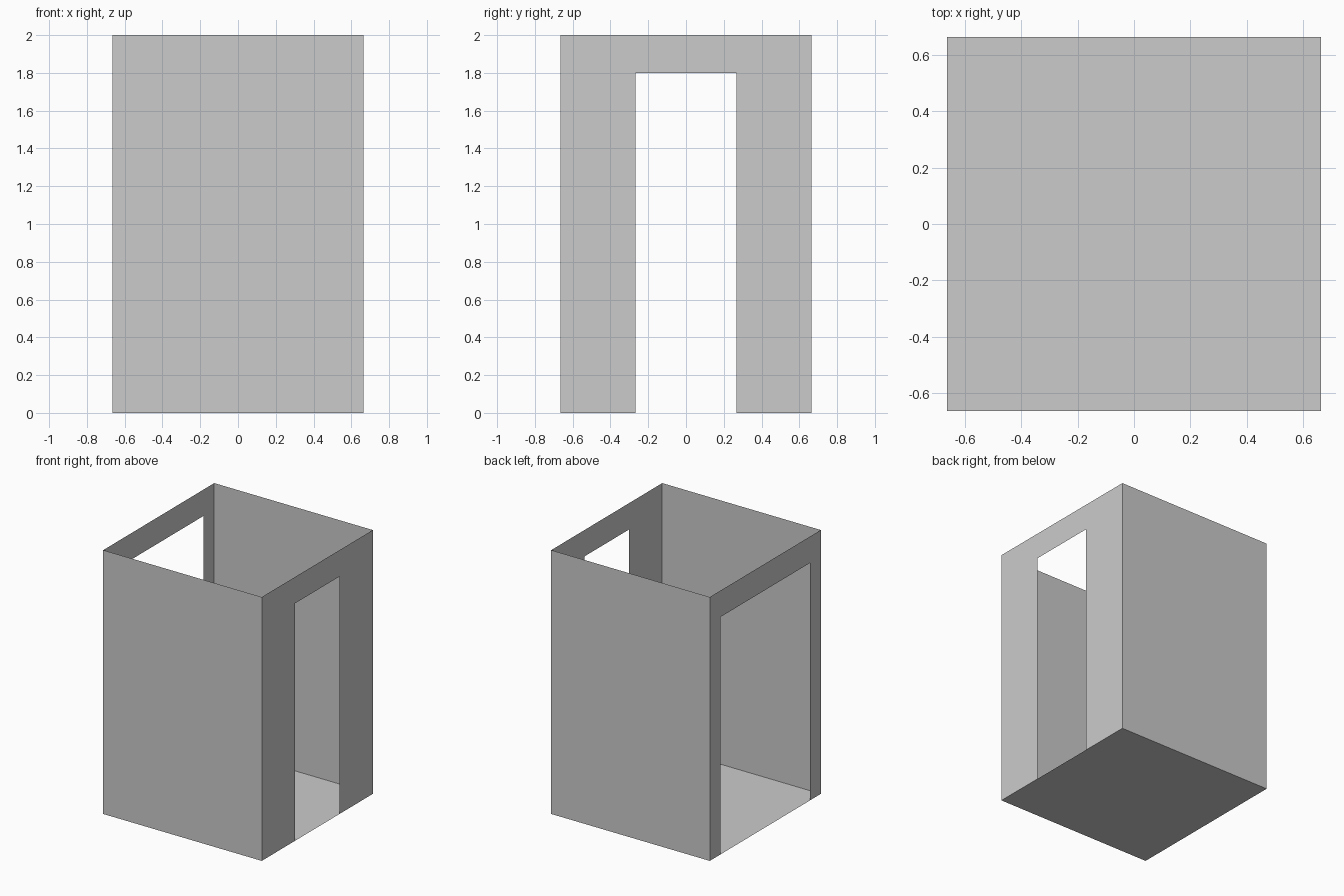
import bpy

if "Cube" in bpy.data.objects:
    bpy.data.objects.remove(bpy.data.objects["Cube"])

H = 0.665        # half width of the square plan
TOP = 2.0        # wall height
DOOR_TOP = 1.8   # height of both openings


def sheet(name, verts):
    """Single flat polygon as its own object."""
    mesh = bpy.data.meshes.new(name)
    mesh.from_pydata(verts, [], [list(range(len(verts)))])
    obj = bpy.data.objects.new(name, mesh)
    bpy.context.collection.objects.link(obj)
    return obj


def door_wall(name, x, half):
    """Side wall with a centred doorway reaching the floor."""
    outline = [(-H, 0), (-half, 0), (-half, DOOR_TOP), (half, DOOR_TOP),
               (half, 0), (H, 0), (H, TOP), (-H, TOP)]
    if x < 0:
        outline.reverse()   # face outward
    return sheet(name, [(x, y, z) for y, z in outline])


# Floor
sheet("floor", [(-H, -H, 0), (-H, H, 0), (H, H, 0), (H, -H, 0)])

# Solid front and back walls
for name, s in (("front_wall", -1), ("back_wall", 1)):
    sheet(name, [(s * H, s * H, 0), (-s * H, s * H, 0),
                 (-s * H, s * H, TOP), (s * H, s * H, TOP)])

# Side walls: narrow doorway on the right, wide one on the left
door_wall("right_door_wall", H, 0.267)
door_wall("left_door_wall", -H, 0.535)
